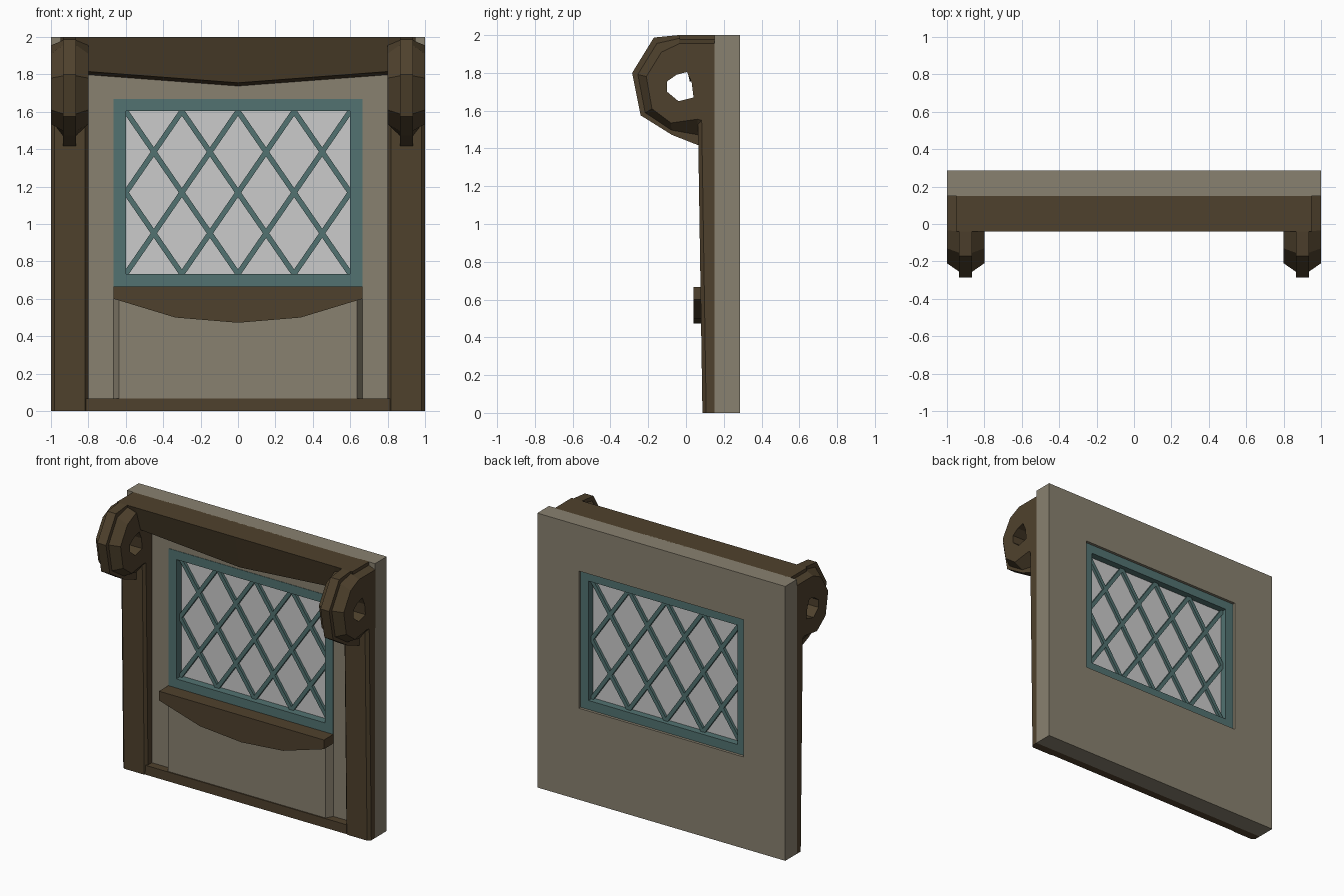
import bpy, bmesh, math

if "Cube" in bpy.data.objects:
    bpy.data.objects.remove(bpy.data.objects["Cube"])


def material(name, rgb):
    m = bpy.data.materials.new(name)
    m.diffuse_color = (*rgb, 1)
    m.use_nodes = True
    m.node_tree.nodes["Principled BSDF"].inputs["Base Color"].default_value = m.diffuse_color
    return m


PLASTER = material("plaster", (0.25, 0.22, 0.16))
WOOD = material("dark_wood", (0.078, 0.053, 0.026))
TEAL = material("teal_paint", (0.085, 0.17, 0.165))
GLASS = material("pale_glass", (0.71, 0.72, 0.70))


def finish(name, bm, mat):
    bmesh.ops.recalc_face_normals(bm, faces=bm.faces)
    me = bpy.data.meshes.new(name)
    bm.to_mesh(me)
    bm.free()
    ob = bpy.data.objects.new(name, me)
    bpy.context.collection.objects.link(ob)
    if mat:
        me.materials.append(mat)
    return ob


def loft(name, rings, mat, closed=False):
    """Join matching rings of points; cap the ends unless the loop closes on itself."""
    bm = bmesh.new()
    vs = [[bm.verts.new(p) for p in r] for r in rings]
    n = len(vs[0])
    for a, b in zip(vs, vs[1:] + vs[:1] if closed else vs[1:]):
        for i in range(n):
            j = (i + 1) % n
            bm.faces.new((a[i], a[j], b[j], b[i]))
    if not closed:
        bm.faces.new(vs[0])
        bm.faces.new(vs[-1])
    return finish(name, bm, mat)


def plate(name, outline, y0, y1, mat):
    return loft(name, [[(x, y, z) for x, z in outline] for y in (y0, y1)], mat)


def rect(hw, z0, z1):
    return [(-hw, z0), (hw, z0), (hw, z1), (-hw, z1)]


def ring(name, outer, inner, y0, y1, mat):
    path = [(outer, y0), (outer, y1), (inner, y1), (inner, y0)]
    return loft(name, [[(x, y, z) for x, z in o] for o, y in path], mat, closed=True)


# Wall with window opening
opening = rect(0.665, 0.667, 1.667)
ring("wall", rect(1, 0, 2), opening, 0.15, 0.285, PLASTER)

# Window frame, glass and diamond lattice
pane = rect(0.6, 0.733, 1.603)
ring("window_frame", opening, pane, 0.147, 0.265, TEAL)
plate("window_glass", rect(0.62, 0.72, 1.62), 0.205, 0.215, GLASS)
TOP, MID, BOT = 1.603, 1.168, 0.733
bars = [(-0.6, TOP, 0, BOT), (-0.3, TOP, 0.3, BOT), (0, TOP, 0.6, BOT),
        (0.3, TOP, 0.6, MID), (-0.6, MID, -0.3, BOT)]
for s in (-1, 1):
    for x0, z0, x1, z1 in bars:
        length = math.hypot(x1 - x0, z1 - z0)
        dx, dz = (x1 - x0) / length, (z1 - z0) / length
        w, e = 0.014, 0.012
        pts = [(x0 - dx * e + dz * w, z0 - dz * e - dx * w), (x1 + dx * e + dz * w, z1 + dz * e - dx * w),
               (x1 + dx * e - dz * w, z1 + dz * e + dx * w), (x0 - dx * e - dz * w, z0 - dz * e + dx * w)]
        plate("lattice_bar", [(s * x, z) for x, z in pts], 0.185, 0.235, TEAL)

# Raised panel below the window, with slanted sides
loft("lower_panel", [[(-0.665, 0.15, z), (-0.635, 0.1, z), (0.635, 0.1, z), (0.665, 0.15, z)]
                     for z in (0.03, 0.64)], PLASTER)

# Curved window sill
plate("window_sill", [(-0.665, 0.667), (-0.665, 0.6), (-0.335, 0.5), (0, 0.472),
                      (0.335, 0.5), (0.665, 0.6), (0.665, 0.667)], 0.04, 0.15, WOOD)

# Bottom rail
plate("bottom_rail", rect(0.9, 0.0, 0.068), 0.092, 0.15, WOOD)

# Top beam with sloping front face and sagging underside
loft("top_beam", [[(x, -0.04, 2), (x, 0.02, zf), (x, 0.155, zf - 0.018), (x, 0.155, 2)]
                  for x, zf in ((-0.95, 1.825), (-0.8, 1.815), (0, 1.755), (0.8, 1.815), (0.95, 1.825))], WOOD)

# Curled bracket outlines (y, z): raised centre rib and narrower sides
rib = [(0.155, 2), (-0.04, 2), (-0.17, 1.987), (-0.285, 1.80), (-0.24, 1.575),
       (-0.075, 1.472), (0.065, 1.417), (0.155, 1.417)]
side = [(0.155, 1.955), (-0.035, 1.955), (-0.13, 1.91), (-0.21, 1.78), (-0.18, 1.61),
        (-0.08, 1.535), (0.06, 1.555), (0.155, 1.53)]
mid = [(a + 0.6 * (c - a), b + 0.6 * (d - b)) for (a, b), (c, d) in zip(side, rib)]
hole = [(-0.05, 1.79), (0.005, 1.805), (0.03, 1.75), (0.04, 1.67),
        (-0.04, 1.65), (-0.1, 1.70), (-0.1, 1.755)]

for s in (-1, 1):
    # Tapered side post with bevelled front corners
    loft("side_post", [[(s * 0.8, 0.15, z), (s * 0.8, y + 0.02, z), (s * 0.817, y, z),
                        (s * 0.98, y, z), (s * 1.0, y + 0.02, z), (s * 1.0, 0.15, z)]
                       for z, y in ((0, 0.087), (1.56, 0.063))], WOOD)
    # Bracket with hole cut through
    layers = [(0.8, side), (0.865, mid), (0.865, rib), (0.935, rib), (0.935, mid), (1.0, side)]
    bracket = loft("curled_bracket", [[(s * x, y, z) for y, z in o] for x, o in layers], WOOD)
    cutter = loft("bracket_hole_cutter", [[(s * x, y, z) for y, z in hole] for x in (0.7, 1.1)], None)
    cutter.hide_render = True
    cutter.hide_viewport = True
    cut = bracket.modifiers.new("hole", "BOOLEAN")
    cut.operation = "DIFFERENCE"
    cut.solver = "EXACT"
    cut.object = cutter
